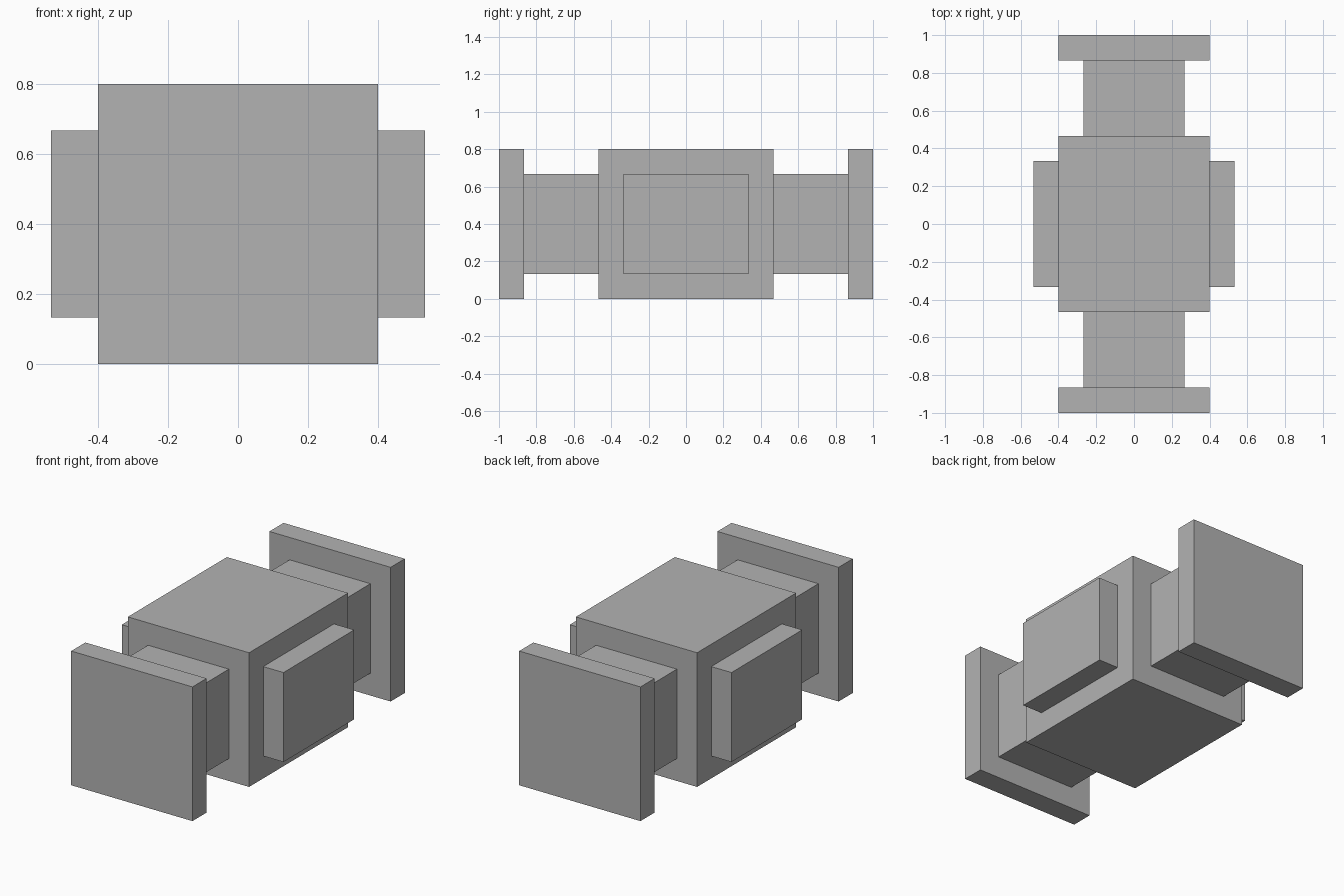
import bpy

if "Cube" in bpy.data.objects:
    bpy.data.objects.remove(bpy.data.objects["Cube"])

grey = bpy.data.materials.new("plain grey")
grey.diffuse_color = (0.45, 0.45, 0.45, 1)
grey.use_nodes = True
grey.node_tree.nodes["Principled BSDF"].inputs["Base Color"].default_value = grey.diffuse_color

U = 2 / 15   # module all proportions are based on
MID = 3 * U  # height of the centre line


def box(name, size, x=0, y=0):
    """Box with size and offset in modules, centred on the centre line."""
    bpy.ops.mesh.primitive_cube_add(size=1, location=(x * U, y * U, MID))
    ob = bpy.context.object
    ob.name = name
    ob.scale = [s * U for s in size]
    bpy.ops.object.transform_apply(location=False, rotation=False, scale=True)
    ob.data.materials.append(grey)
    return ob


# Central block
box("body", (6, 7, 6))

# Mirrored parts: side pads, necks and end plates
for s, side, end in ((-1, "left", "front"), (1, "right", "back")):
    box(side + "_pad", (1, 5, 4), x=3.5 * s)
    box(end + "_neck", (4, 3, 4), y=5 * s)
    box(end + "_end_plate", (6, 1, 6), y=7 * s)
